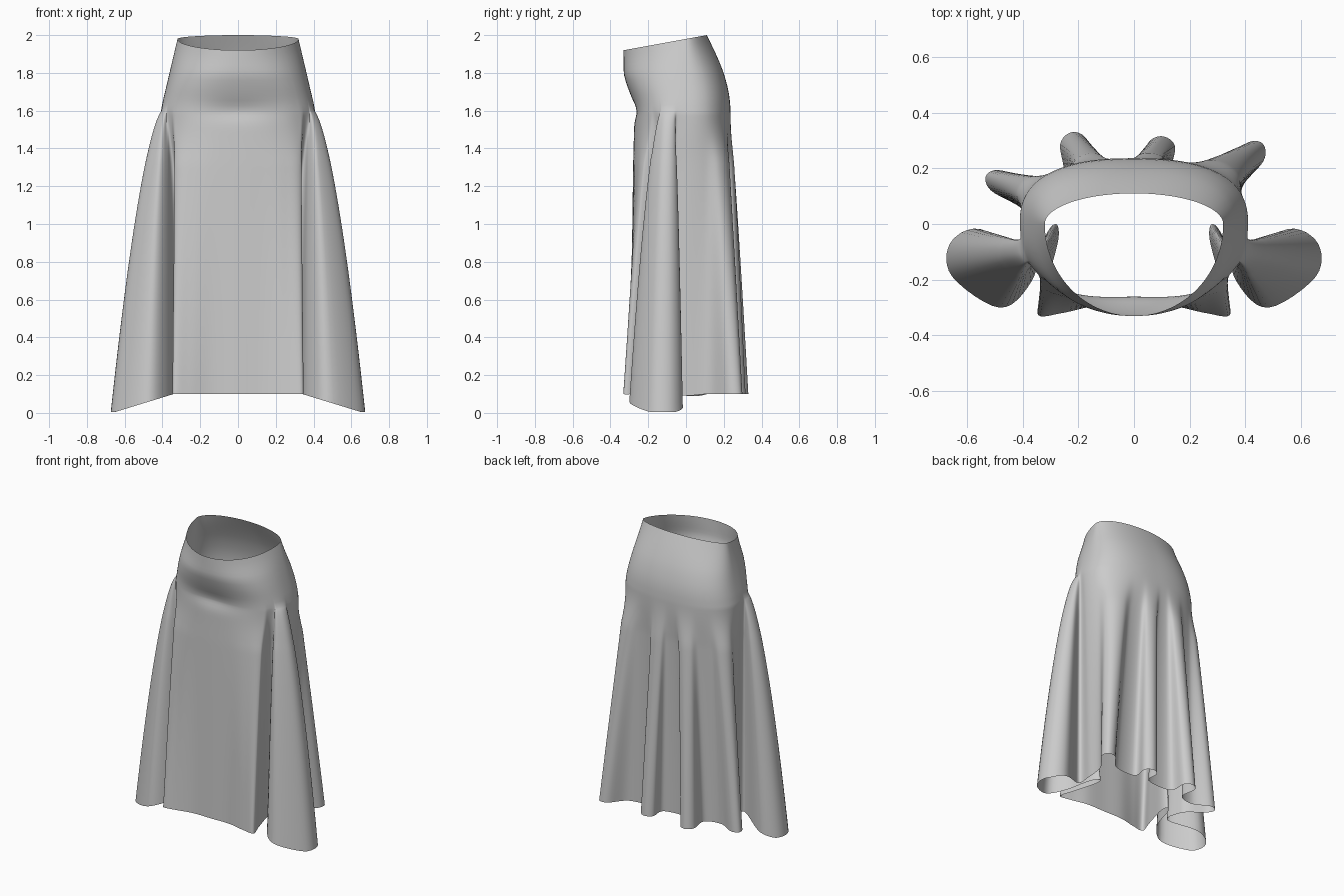
import bpy, bmesh, math
from mathutils import Vector

if "Cube" in bpy.data.objects:
    bpy.data.objects.remove(bpy.data.objects["Cube"])

FRONT, BACK, HALF, HIP_Z = .275, .236, .41, 1.6
SUB, ROWS, YOKE = 6, 44, 12


def smooth(t):
    t = max(0, min(1, t))
    return t * t * (3 - 2 * t)


def fold(a0, a1, power, base, tip, w):
    """Rounded fold in the hem from base to tip, as (body angle, flare, hem point)."""
    base, tip = Vector(base), Vector(tip)
    d = tip - base
    side = Vector((d.y, -d.x)).normalized() * w
    pts = [base + d * .1 + side, base + d * .78 + side * .9, tip,
           base + d * .78 - side * .9, base + d * .1 - side]
    return [(a0 + (a1 - a0) * i / 4, power, p) for i, p in enumerate(pts)]


def mirror(ctrl):
    return [(360 - a, f, Vector((-p.x, p.y))) for a, f, p in reversed(ctrl)]


def point(a, x, y):
    return [(a, .85, Vector((x, y)))]


# Hem outline, counter-clockwise from the front centre
front_half = (point(24, .14, -.295) + point(46, .26, -.32) + point(59, .345, -.325)
              + fold(62, 70, .75, (.35, -.24), (.28, 0), -.027)       # pocket fold
              + fold(71, 84, .62, (.40, -.22), (.66, -.07), .11)      # side wing
              + point(90, .37, 0))
back_folds = (fold(105, 142, .85, (.33, .14), (.46, .29), .05)
              + fold(153, 187, .85, (.09, .17), (.10, .315), .055)
              + fold(197, 227, .85, (-.20, .16), (-.22, .33), .055)
              + fold(238, 262, .85, (-.37, .09), (-.53, .175), .045))
ctrl = point(0, 0, -.295) + front_half + back_folds + mirror(front_half)


def spline(p0, p1, p2, p3, t):
    return 0.5 * (2 * p1 + (p2 - p0) * t + (2 * p0 - 5 * p1 + 4 * p2 - p3) * t * t
                  + (3 * p1 - p0 - 3 * p2 + p3) * t ** 3)


def body_dir(deg):
    """Point on the unit rounded outline that faces the given hip angle."""
    a, n = math.radians(deg), 2.5
    x = math.sin(a) / HALF
    y = -math.cos(a) / (FRONT if math.cos(a) > 0 else BACK)
    r = (abs(x) ** n + abs(y) ** n) ** (-1 / n)
    return x * r, y * r


def yoke_point(u, t):
    """Fitted upper part: t = 0 at the tilted oval waist, 1 at the squarer hip."""
    n = 2 + .5 * smooth(t * 1.3)
    r = (abs(u[0]) ** n + abs(u[1]) ** n) ** (-1 / n)
    x, y = u[0] * r, u[1] * r
    half = .32 + (HALF - .32) * t
    front = FRONT + .055 * smooth((1 - t) * 1.5)
    back = .11 + (BACK - .11) * math.sin(t * math.pi / 2)
    waist_y = y * (.33 if y < 0 else .11)
    waist_z = 1.92 + .08 * (waist_y + .33) / .44
    return Vector((x * half, y * (front if y < 0 else back), waist_z + (HIP_Z - waist_z) * t))


# Columns running from waist to hem
columns = []
n = len(ctrl)
for i in range(n):
    q = [ctrl[(i + k) % n] for k in (-1, 0, 1, 2)]
    end = q[2][0] if i < n - 1 else 360
    for s in range(SUB):
        t = s / SUB
        hem = spline(*[c[2] for c in q], t)
        power = q[1][1] + (q[2][1] - q[1][1]) * t
        soft = (power - .62) / .23
        u = body_dir(q[1][0] + (end - q[1][0]) * t)
        # The hem dips under the side wings
        dip = max(0, min(1, (abs(hem.x) - .34) / .31))
        hem_z = .10 - .095 * dip * smooth((.12 - hem.y) / .12)
        col = [yoke_point(u, k / YOKE) for k in range(YOKE)]
        hip = yoke_point(u, 1)
        for r in range(ROWS + 1):
            v = (r / ROWS) ** 1.3
            # Back folds fade in gently, the side wings break out at the hip
            f = v ** power * (1 - soft + soft * smooth(v * 5))
            xy = hip.xy.lerp(hem, f)
            col.append(Vector((xy.x, xy.y, HIP_Z + (hem_z - HIP_Z) * v)))
        columns.append(col)

# Skirt surface: one open layer of cloth
bm = bmesh.new()
grid = [[bm.verts.new(p) for p in col] for col in columns]
for i, a in enumerate(grid):
    b = grid[(i + 1) % len(grid)]
    for j in range(len(a) - 1):
        bm.faces.new((a[j], a[j + 1], b[j + 1], b[j]))
# Soften the hip where the folds begin
band = [v for v in bm.verts if 1.35 < v.co.z < 1.78]
for _ in range(4):
    bmesh.ops.smooth_vert(bm, verts=band, factor=.5, use_axis_x=True, use_axis_y=True)
# Shallow crease across the belly
for v in bm.verts:
    if v.co.y < -.2:
        v.co.y += .015 * math.exp(-((v.co.z - 1.6) / .05) ** 2 - (v.co.x / .17) ** 2)
mesh = bpy.data.meshes.new("draped_skirt")
bm.to_mesh(mesh)
bm.free()
mesh.shade_smooth()
skirt = bpy.data.objects.new("draped_skirt", mesh)
bpy.context.collection.objects.link(skirt)
